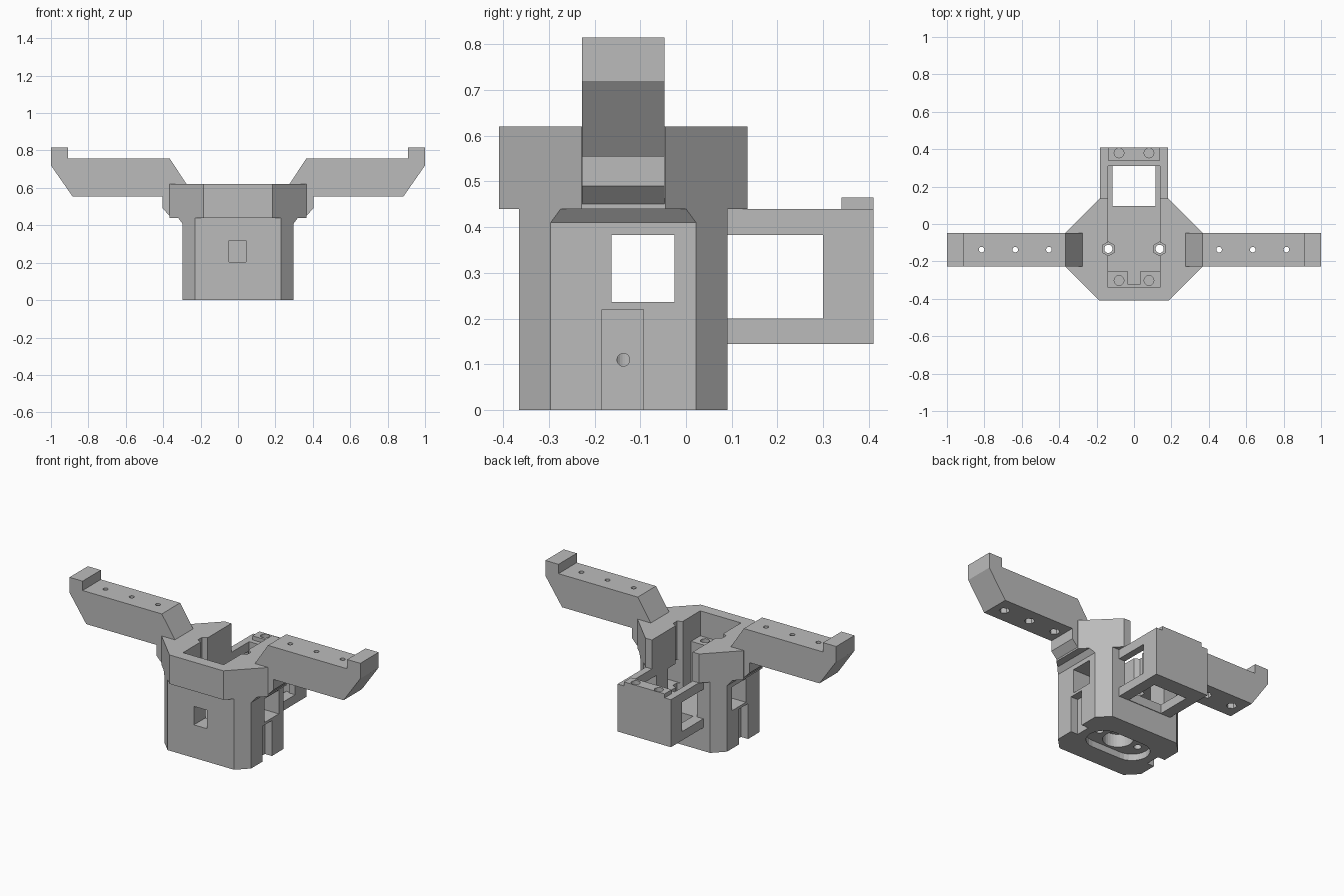
import bpy
import bmesh
import math
from mathutils import Matrix

if "Cube" in bpy.data.objects:
    bpy.data.objects.remove(bpy.data.objects["Cube"], do_unlink=True)

grey = bpy.data.materials.new("light_grey")
grey.use_nodes = True
grey.diffuse_color = (0.5, 0.5, 0.5, 1)
for node in grey.node_tree.nodes:
    if node.type == "BSDF_PRINCIPLED":
        node.inputs["Base Color"].default_value = (0.5, 0.5, 0.5, 1)

CY = -0.137      # centre line of the body and arms
DIAGONAL = 0.457  # shared offset of the octagon corner planes


def make(name, bm):
    bmesh.ops.recalc_face_normals(bm, faces=bm.faces)
    mesh = bpy.data.meshes.new(name)
    bm.to_mesh(mesh)
    bm.free()
    mesh.materials.append(grey)
    obj = bpy.data.objects.new(name, mesh)
    bpy.context.scene.collection.objects.link(obj)
    return obj


def prism(name, points, vector):
    bm = bmesh.new()
    face = bm.faces.new([bm.verts.new(p) for p in points])
    extruded = bmesh.ops.extrude_face_region(bm, geom=[face], use_keep_orig=True)
    verts = [g for g in extruded["geom"] if isinstance(g, bmesh.types.BMVert)]
    bmesh.ops.translate(bm, verts=verts, vec=vector)
    return make(name, bm)


def box(name, x, y, z):
    points = [(x[0], y[0], z[0]), (x[1], y[0], z[0]), (x[1], y[1], z[0]), (x[0], y[1], z[0])]
    return prism(name, points, (0, 0, z[1] - z[0]))


def octagon(name, hx, hy, z0, z1):
    cx, cy = DIAGONAL - hy, DIAGONAL - hx
    quarter = [(hx, cy), (cx, hy)]
    pts = quarter + [(-x, y) for x, y in quarter[::-1]]
    pts += [(-x, -y) for x, y in pts]
    return prism(name, [(x, y + CY, z0) for x, y in pts], (0, 0, z1 - z0))


def cylinder(name, x, y, z0, z1, radius, sides=24):
    bm = bmesh.new()
    bmesh.ops.create_cone(bm, cap_ends=True, segments=sides, radius1=radius, radius2=radius,
                          depth=z1 - z0, matrix=Matrix.Translation((x, y, (z0 + z1) / 2)))
    return make(name, bm)


def cut(cutter, *parts):
    cutter.hide_render = True
    for part in parts:
        mod = part.modifiers.new("cut", "BOOLEAN")
        mod.operation = "DIFFERENCE"
        mod.solver = "EXACT"
        mod.object = cutter
        bpy.context.view_layer.update()
        bpy.context.view_layer.objects.active = part
        bpy.ops.object.modifier_apply(modifier=mod.name)
    bpy.data.objects.remove(cutter, do_unlink=True)


# Main solids
body = octagon("lower_body", 0.298, 0.228, 0, 0.44)
head = octagon("upper_collar", 0.365, 0.272, 0.44, 0.62)
frame = box("rear_frame", (-0.183, 0.183), (0.09, 0.41), (0.145, 0.44))
pad = box("rear_mount_pad", (-0.14, 0.14), (0.34, 0.41), (0.44, 0.465))

# Arms with raised tips, and the small flares below the collar
arm_profile = [(0.275, 0.62), (0.365, 0.757), (0.91, 0.757), (0.91, 0.815), (1, 0.815),
               (1, 0.72), (0.885, 0.555), (0.403, 0.555), (0.403, 0.49), (0.355, 0.44),
               (0.25, 0.44), (0.25, 0.62)]
for side, label in ((1, "left"), (-1, "right")):
    arm = prism(label + "_arm", [(side * x, CY - 0.09, z) for x, z in arm_profile], (0, 0.18, 0))
    for x in (0.455, 0.635, 0.815):
        cut(cylinder("arm_hole", side * x, CY, 0.5, 0.8, 0.015, 16), arm)
        cut(cylinder("nut_recess", side * x, CY, 0.5, 0.6, 0.03, 6), arm)
    bm = bmesh.new()
    for x, z in ((0.298, 0.41), (0.32, 0.44), (0.298, 0.44)):
        half = DIAGONAL - x
        for sy in (-1, 1):
            bm.verts.new((side * x, CY + sy * half, z))
    bmesh.ops.convex_hull(bm, input=bm.verts)
    make(label + "_flare", bm)

# Central pocket, open at the back, with a wider recess above its ledge
cut(box("pocket", (-0.14, 0.14), (-0.25, 0.31), (0.2, 0.7)), body, head, frame)
cut(box("upper_recess", (-0.14, 0.14), (-0.34, 0.5), (0.465, 0.7)), head)
cut(box("frame_floor_hole", (-0.115, 0.115), (0.095, 0.31), (0.1, 0.25)), frame)
cut(box("frame_window", (-0.3, 0.3), (0.05, 0.3), (0.2, 0.383)), frame)

# Cable notch and front window
cut(box("cable_notch", (-0.035, 0.035), (-0.32, -0.24), (0.21, 0.5)), body, head)
cut(box("front_window", (-0.048, 0.042), (-0.45, -0.24), (0.205, 0.32)), body)

# Mounting screw holes
for x in (-0.08, 0.08):
    cut(cylinder("front_screw", x, -0.302, 0.3, 0.5, 0.026), body, head)
    cut(cylinder("rear_screw", x, 0.38, 0.3, 0.5, 0.026), frame, pad)

# Side windows, side slots and bolt channels
for side in (-1, 1):
    outer = sorted((side * 0.12, side * 0.4))
    slot = sorted((side * 0.25, side * 0.4))
    cut(box("side_window", outer, (-0.163, -0.025), (0.236, 0.383)), body)
    cut(box("side_slot", slot, (-0.184, -0.093), (-0.1, 0.22)), body)
    cross = cylinder("cross_hole", 0, 0, -0.07, 0.07, 0.014, 16)
    cross.data.transform(Matrix.Translation((side * 0.21, CY, 0.11))
                         @ Matrix.Rotation(math.pi / 2, 4, "Y"))
    cut(cross, body)
    cut(cylinder("hex_channel", side * 0.137, CY + 0.004, 0.15, 0.7, 0.037, 6), body, head)
    cut(cylinder("bolt_hole", side * 0.137, CY + 0.004, -0.1, 0.3, 0.022), body)

# Stadium recess and round socket underneath
radius, half = 0.1, 0.1
outline = []
for i in range(26):
    angle = -math.pi / 2 + math.pi * (i % 13) / 12 + (math.pi if i > 12 else 0)
    shift = half if i < 13 else -half
    outline.append((shift + radius * math.cos(angle), CY + radius * math.sin(angle), -0.1))
cut(prism("base_recess", outline, (0, 0, 0.14)), body)
cut(cylinder("base_socket", 0, CY, -0.1, 0.12, 0.085, 32), body)
